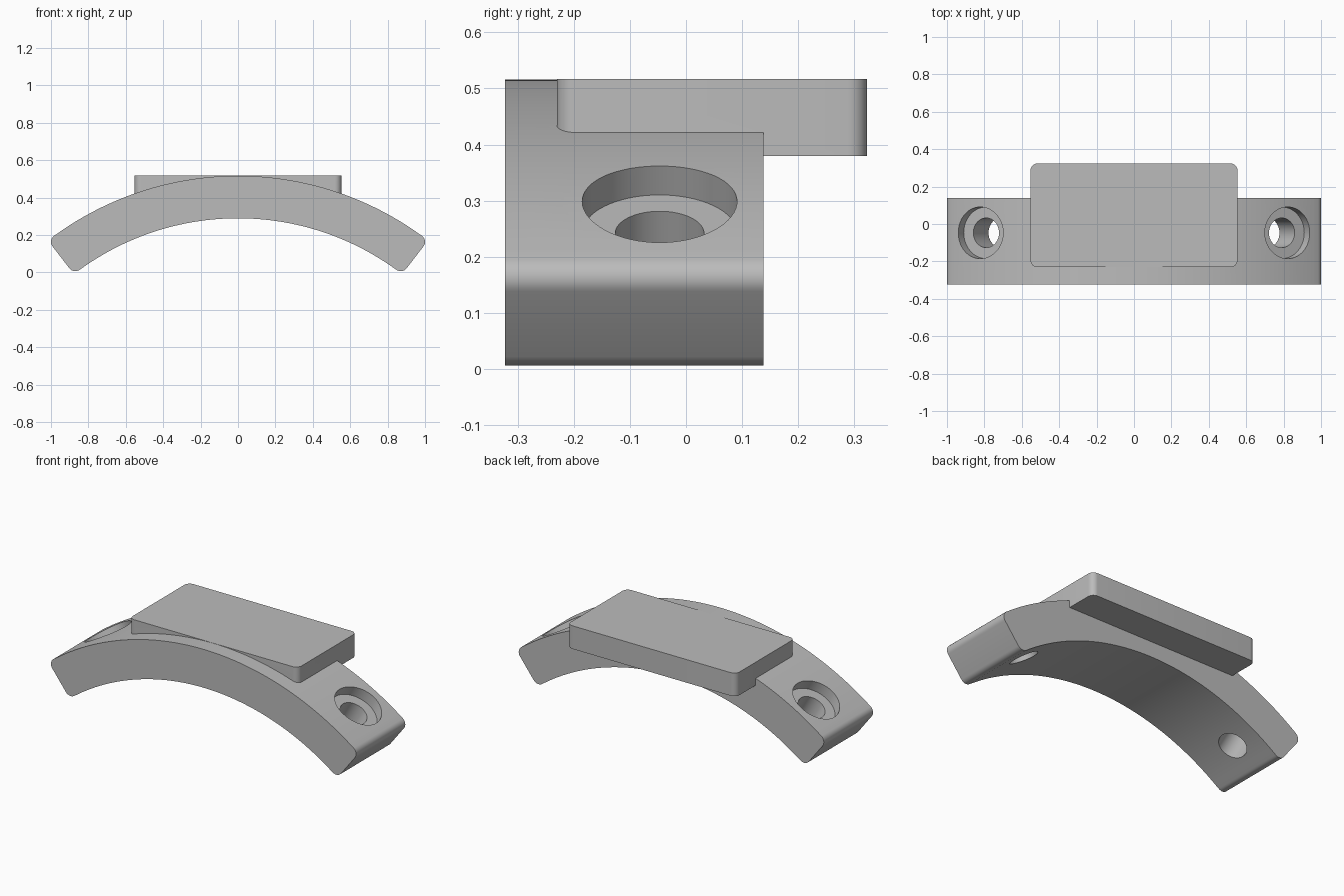
import bpy, bmesh
from math import sin, cos, pi, radians
from mathutils import Matrix, Vector

if "Cube" in bpy.data.objects:
    bpy.data.objects.remove(bpy.data.objects["Cube"])

R_OUT, R_IN, TOP = 1.665, 1.438, 0.516
AXIS_Z = TOP - R_OUT
END = radians(37.6)
HOLE_ANGLE, HOLE_Y = radians(29.6), -0.047

grey = bpy.data.materials.new("plain grey")
grey.use_nodes = True
colour = (0.5, 0.5, 0.5, 1)
grey.diffuse_color = colour
grey.node_tree.nodes["Principled BSDF"].inputs["Base Color"].default_value = colour


def prism(name, points, offset):
    """Extrude a closed outline along the offset vector."""
    bm = bmesh.new()
    face = bm.faces.new([bm.verts.new(p) for p in points])
    ext = bmesh.ops.extrude_face_region(bm, geom=[face])
    bmesh.ops.translate(bm, vec=offset,
                        verts=[v for v in ext["geom"] if isinstance(v, bmesh.types.BMVert)])
    bmesh.ops.recalc_face_normals(bm, faces=bm.faces)
    mesh = bpy.data.meshes.new(name)
    bm.to_mesh(mesh)
    bm.free()
    ob = bpy.data.objects.new(name, mesh)
    bpy.context.collection.objects.link(ob)
    mesh.materials.append(grey)
    return ob


def arc(cx, cy, r, start, end, steps):
    return [(cx + r * cos(start + (end - start) * i / steps),
             cy + r * sin(start + (end - start) * i / steps)) for i in range(steps + 1)]


def combine(target, other, operation):
    mod = target.modifiers.new(operation.lower(), "BOOLEAN")
    mod.operation, mod.solver, mod.object = operation, "EXACT", other
    bpy.context.view_layer.objects.active = target
    bpy.ops.object.modifier_apply(modifier=mod.name)
    bpy.data.objects.remove(other)


# Curved band: right half outline with rounded ends, mirrored to the left
def corner(radius, start, end):
    cx = radius * sin(END) - 0.04 * cos(END)
    cz = AXIS_Z + radius * cos(END) + 0.04 * sin(END)
    return arc(cx, cz, 0.04, start - END, end - END, 8)


trim = 0.04 / R_IN
half = arc(0, AXIS_Z, R_OUT, pi / 2, pi / 2 - END + trim, 40)[:-1]
half += corner(R_OUT - 0.04, pi / 2, 0) + corner(R_IN + 0.04, 0, -pi / 2)
half += arc(0, AXIS_Z, R_IN, pi / 2 - END + trim, pi / 2, 40)[1:]
outline = half + [(-x, z) for x, z in reversed(half[1:-1])]
band = prism("curved_bracket", [(x, -0.323, z) for x, z in outline], (0, 0.461, 0))

# Flat mounting plate with rounded corners, overhanging the back
plate_outline = []
for i, (x, y) in enumerate([(1, 0.288), (-1, 0.288), (-1, -0.195), (1, -0.195)]):
    plate_outline += arc(x * 0.518, y, 0.035, i * pi / 2, (i + 1) * pi / 2, 8)
plate = prism("plate", [(x, y, 0.38) for x, y in plate_outline], (0, 0, 0.137))
combine(band, plate, "UNION")

# Counterbored screw holes, square to the curve on both sides
for side in (1, -1):
    turn = Matrix.Translation((0, HOLE_Y, AXIS_Z)) @ Matrix.Rotation(side * HOLE_ANGLE, 4, "Y")
    for radius, bottom in ((0.138, R_OUT - 0.065), (0.079, R_IN - 0.1)):
        ring = arc(0, 0, radius, 0, 2 * pi, 64)[:-1]
        points = [turn @ Vector((x, y, bottom)) for x, y in ring]
        length = turn.to_3x3() @ Vector((0, 0, R_OUT + 0.1 - bottom))
        combine(band, prism("hole_cutter", points, length), "DIFFERENCE")

bpy.ops.object.select_all(action="DESELECT")
band.select_set(True)
bpy.context.view_layer.objects.active = band
bpy.ops.object.shade_smooth_by_angle(angle=radians(25))
